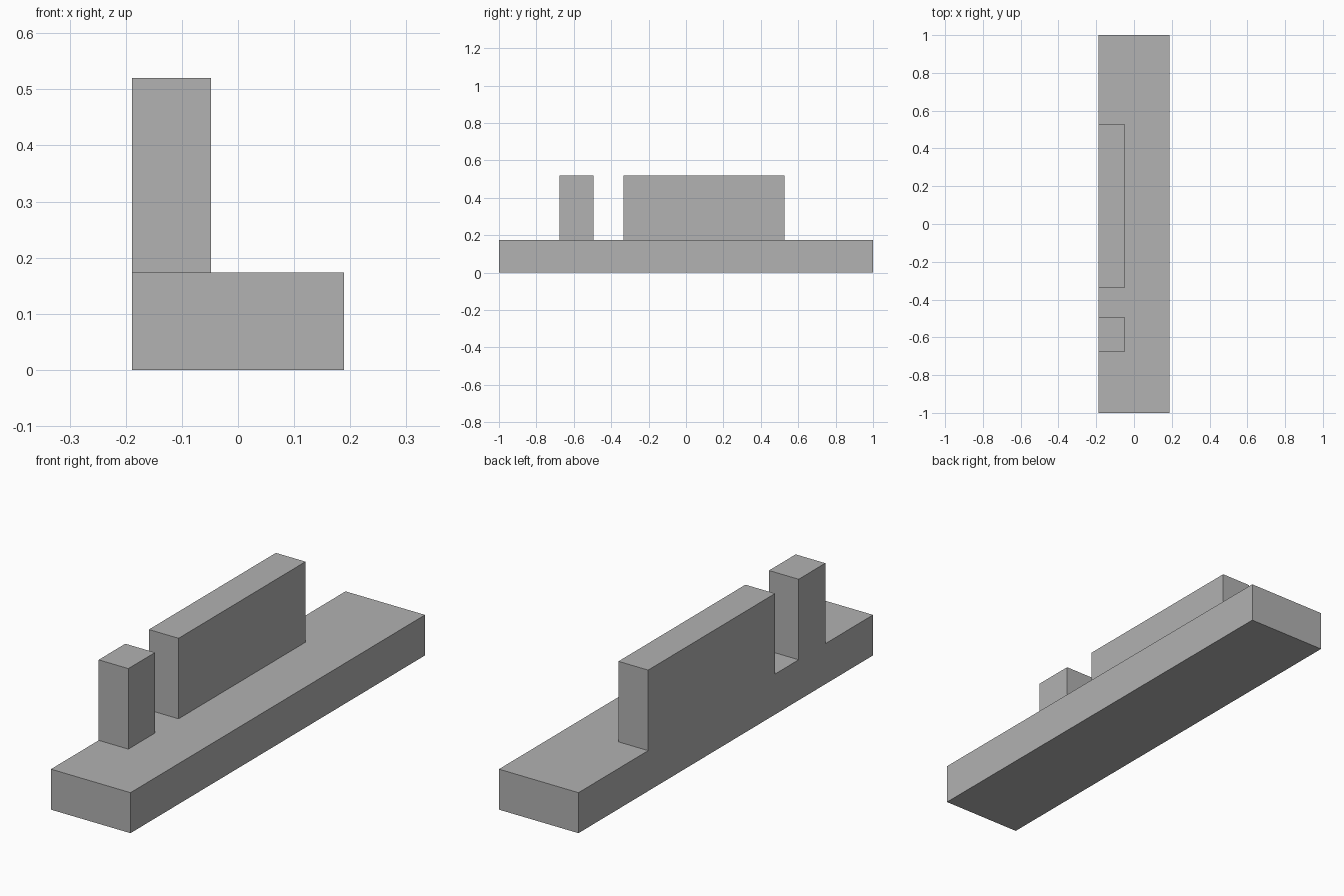
import bpy
import bmesh

cube = bpy.data.objects.get("Cube")
if cube:
    bpy.data.objects.remove(cube, do_unlink=True)

# Single plain grey
grey = bpy.data.materials.new("plain_grey")
grey.use_nodes = True
colour = (0.445, 0.445, 0.445, 1)
grey.diffuse_color = colour
grey.node_tree.nodes["Principled BSDF"].inputs["Base Color"].default_value = colour


def box(name, xs, ys, zs):
    """Flat-faced block spanning the given ranges."""
    bm = bmesh.new()
    bmesh.ops.create_cube(bm, size=1)
    for v in bm.verts:
        v.co = [span[int(c > 0)] for c, span in zip(v.co, (xs, ys, zs))]
    mesh = bpy.data.meshes.new(name)
    bm.to_mesh(mesh)
    bm.free()
    mesh.materials.append(grey)
    obj = bpy.data.objects.new(name, mesh)
    bpy.context.collection.objects.link(obj)
    return obj


HALF_WIDTH = 0.189
BASE_TOP = 0.174
wall_x = (-HALF_WIDTH, -0.048)
wall_z = (BASE_TOP, 0.52)

# Long base slab
box("base_slab", (-HALF_WIDTH, HALF_WIDTH), (-1, 1), (0, BASE_TOP))

# Upright blocks flush with the right side of the slab
box("front_post", wall_x, (-0.676, -0.495), wall_z)
box("long_wall", wall_x, (-0.335, 0.527), wall_z)
